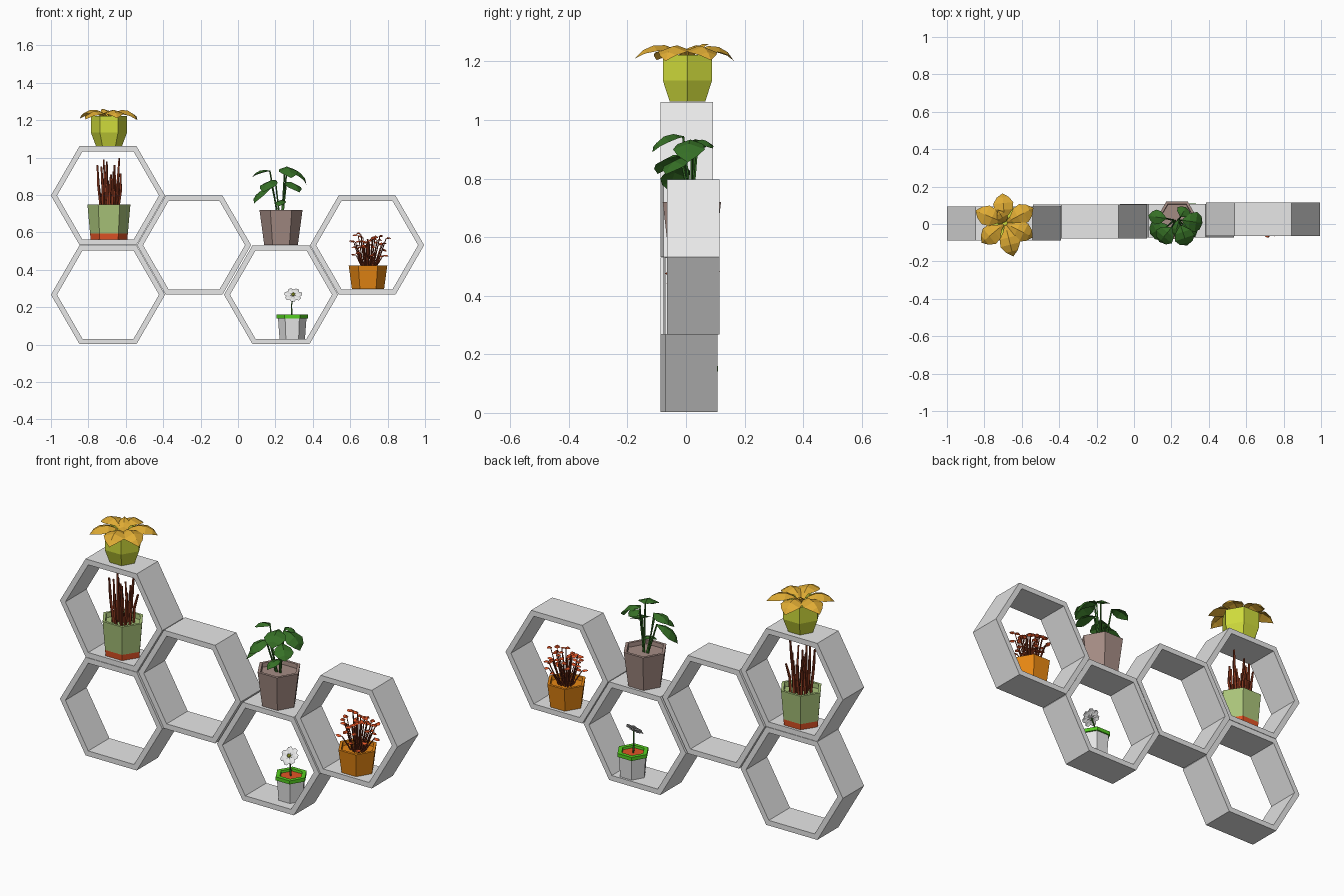
import bpy, bmesh, math, random
from mathutils import Vector, Matrix

if "Cube" in bpy.data.objects:
    bpy.data.objects.remove(bpy.data.objects["Cube"])

random.seed(4)


def srgb(c):
    c /= 255
    return c / 12.92 if c < 0.04 else ((c + 0.055) / 1.055) ** 2.4


# Flat colours, given as 0-255 screen values
M = {}
for name, rgb in {
    "light_grey": (231, 231, 231), "lime": (208, 220, 60), "mustard": (224, 172, 52),
    "sage_green": (170, 196, 122), "rust_brown": (135, 55, 30), "red_orange": (226, 84, 38),
    "taupe": (165, 140, 132), "dark_green": (54, 112, 38), "orange": (236, 138, 20),
    "bright_green": (84, 205, 32),
}.items():
    M[name] = bpy.data.materials.new(name)
    M[name].diffuse_color = (*[srgb(c) for c in rgb], 1)


def finish(bm, name, *colours, normals=False):
    if normals:
        bmesh.ops.recalc_face_normals(bm, faces=bm.faces[:])
    me = bpy.data.meshes.new(name)
    bm.to_mesh(me)
    bm.free()
    for c in colours:
        me.materials.append(M[c])
    ob = bpy.data.objects.new(name, me)
    bpy.context.collection.objects.link(ob)
    return ob


def hex_frame(name, x, y, z, R=0.305, depth=0.18, wall=0.028):
    bm = bmesh.new()
    r = R - wall / math.cos(math.pi / 6)
    rings = []
    for rad, yy in ((R, -depth / 2), (R, depth / 2), (r, depth / 2), (r, -depth / 2)):
        rings.append([bm.verts.new((x + rad * math.cos(i * math.pi / 3), y + yy,
                                    z + rad * math.sin(i * math.pi / 3))) for i in range(6)])
    for k in range(4):
        a, b = rings[k], rings[(k + 1) % 4]
        for i in range(6):
            j = (i + 1) % 6
            bm.faces.new((a[i], a[j], b[j], b[i]))
    finish(bm, name, "light_grey", normals=True)


def pot(name, x, y, profile, bands, colours, squash=1.0):
    """Six-sided pot from (radius, z) rings; bands gives a colour slot per ring step and the soil."""
    bm = bmesh.new()
    rings = [[bm.verts.new((x + r * math.cos(i * math.pi / 3),
                            y + squash * r * math.sin(i * math.pi / 3), z)) for i in range(6)]
             for r, z in profile]
    for k in range(len(rings) - 1):
        for i in range(6):
            j = (i + 1) % 6
            f = bm.faces.new((rings[k][i], rings[k][j], rings[k + 1][j], rings[k + 1][i]))
            f.material_index = bands[k]
    bm.faces.new(rings[0][::-1]).material_index = bands[0]
    bm.faces.new(rings[-1]).material_index = bands[-1]
    finish(bm, name, *colours, normals=True)


def rod(bm, a, b, r1, r2, slot=0):
    a, b = Vector(a), Vector(b)
    d = b - a
    mat = Matrix.Translation((a + b) / 2) @ d.to_track_quat('Z', 'Y').to_matrix().to_4x4()
    new = bmesh.ops.create_cone(bm, cap_ends=True, segments=4, radius1=r1, radius2=r2,
                                depth=d.length, matrix=mat)["verts"]
    for f in {f for v in new for f in v.link_faces}:
        f.material_index = slot


def leaf(bm, base, heading, length, width, pitch0, pitch1, slot=0, fold=0.35,
         shape=(0.15, 0.8, 1.0, 0.65, 0.0)):
    """Folded leaf that bends from pitch0 to pitch1 (degrees) along its length."""
    h = math.radians(heading)
    fwd, side = Vector((math.cos(h), math.sin(h), 0)), Vector((-math.sin(h), math.cos(h), 0))
    p, n, prev, new = Vector(base), len(shape) - 1, None, []
    for k, s in enumerate(shape):
        w = width * s
        row = [bm.verts.new(p + side * w * e - Vector((0, 0, w * fold * abs(e)))) for e in (-1, 0, 1)]
        new += row
        if prev:
            for i in (0, 1):
                f = bm.faces.new((prev[i], row[i], row[i + 1], prev[i + 1]))
                f.material_index = slot
        prev = row
        t = math.radians(pitch0 + (pitch1 - pitch0) * k / (n - 1))
        p = p + (fwd * math.cos(t) + Vector((0, 0, math.sin(t)))) * length / n
    return new


# Shelf of five hexagonal frames, each set slightly further back
for name, x, y, z in (("frame_lower_left", -0.695, 0.003, 0.267), ("frame_upper_left", -0.695, 0.003, 0.797),
                      ("frame_middle", -0.235, 0.013, 0.532), ("frame_lower_right", 0.23, 0.018, 0.267),
                      ("frame_right", 0.69, 0.025, 0.532)):
    hex_frame(name, x, y, z)

# Lime pot with drooping mustard leaves on top
pot("lime_pot", -0.69, 0.005,
    [(0.07, 1.063), (0.097, 1.135), (0.097, 1.222), (0.082, 1.222), (0.08, 1.2)],
    [0, 0, 0, 0, 0], ["lime"])
bm = bmesh.new()
for ang, ln, p0, p1 in ((95, 0.18, 45, -55), (28, 0.19, 42, -50), (-27, 0.19, 45, -55), (-76, 0.2, 42, -45),
                        (-140, 0.18, 42, -50), (157, 0.19, 45, -50)):
    h = math.radians(ang)
    leaf(bm, (-0.69 + 0.012 * math.cos(h), 0.005 + 0.012 * math.sin(h), 1.215), ang, ln, 0.054, p0, p1,
         shape=(0.12, 0.35, 0.9, 1.0, 0.6, 0.0))
leaf(bm, (-0.69, 0.01, 1.21), 120, 0.1, 0.03, 65, 0)
finish(bm, "mustard_leaves", "mustard")

# Sage pot on a red base with rust sticks
pot("sage_pot", -0.69, 0.005,
    [(0.098, 0.562), (0.101, 0.594), (0.101, 0.595), (0.115, 0.75), (0.099, 0.75), (0.097, 0.725)],
    [1, 0, 0, 0, 0, 0], ["sage_green", "red_orange"], squash=0.9)
bm = bmesh.new()
for i in range(17):
    a, r = i * 2.4, 0.016 * math.sqrt(i)
    dx, dy = r * math.cos(a), r * math.sin(a)
    base = Vector((-0.69 + 0.85 * dx, 0.005 + 0.8 * dy, 0.72))
    top = Vector((-0.69 + 1.1 * dx + random.uniform(-.01, .01), 0.005 + dy, random.uniform(0.86, 1.02)))
    mid = base.lerp(top, 0.55) + Vector((random.uniform(-.008, .008), random.uniform(-.008, .008), 0))
    rod(bm, base, mid, 0.008, 0.0075)
    rod(bm, mid, top, 0.0075, 0.005)
finish(bm, "rust_sticks", "rust_brown")

# Taupe pot with broad dark green leaves
pot("taupe_pot", 0.23, 0.02,
    [(0.09, 0.533), (0.115, 0.72), (0.099, 0.72), (0.097, 0.698)], [0, 0, 0, 0], ["taupe"])
bm = bmesh.new()
for base, heading, ln, w, p0, p1 in (
        ((0.18, -0.01, 0.85), 205, 0.15, 0.055, -15, -70), ((0.17, 0.03, 0.93), 172, 0.11, 0.04, 10, -50),
        ((0.25, -0.01, 0.945), -72, 0.14, 0.055, 12, -65), ((0.26, 0.02, 0.93), -8, 0.15, 0.055, 5, -75),
        ((0.24, 0.02, 0.77), -105, 0.1, 0.03, 10, -50), ((0.26, 0.0, 0.87), -45, 0.12, 0.05, 0, -60),
        ((0.2, -0.02, 0.88), -130, 0.13, 0.055, 0, -65), ((0.25, 0.04, 0.93), 60, 0.07, 0.04, 10, -60)):
    leaf(bm, base, heading, ln, w, p0, p1)
    root = Vector((0.23 + (base[0] - 0.23) * 0.3, 0.02, 0.69))
    rod(bm, root, base, 0.005, 0.004)
finish(bm, "green_plant", "dark_green")

# Small grey pot with a green rim, red soil and one white flower
pot("small_pot", 0.29, 0.038,
    [(0.068, 0.031), (0.076, 0.14), (0.083, 0.141), (0.083, 0.16), (0.06, 0.16), (0.058, 0.148)],
    [0, 1, 1, 1, 1, 2], ["light_grey", "bright_green", "red_orange"])
bm = bmesh.new()
rod(bm, (0.288, 0.038, 0.145), (0.286, 0.035, 0.21), 0.005, 0.004)
rod(bm, (0.286, 0.035, 0.21), (0.295, 0.022, 0.26), 0.004, 0.004)
finish(bm, "flower_stem", "dark_green")
bm = bmesh.new()
for i in range(7):
    leaf(bm, (0, 0, 0), i * 360 / 7 + 10, 0.05, 0.018, 25, -10, fold=0.2, shape=(0.2, 0.8, 1.0, 0.5))
bmesh.ops.create_icosphere(bm, subdivisions=1, radius=0.01, matrix=Matrix.Translation((0, 0, 0.01)))
for f in bm.faces:
    f.material_index = 1 if f.calc_center_median().to_2d().length < 0.009 and len(f.verts) == 3 else 0
bm.transform(Matrix.Translation((0.295, 0.02, 0.262)) @ Matrix.Rotation(math.radians(48), 4, 'X'))
finish(bm, "white_flower", "light_grey", "lime")

# Orange pot with a bushy red plant
pot("orange_pot", 0.695, 0.025,
    [(0.086, 0.297), (0.103, 0.422), (0.088, 0.422), (0.086, 0.402)], [0, 0, 0, 0], ["orange"])
bm = bmesh.new()
for i in range(38):
    a, r = i * 2.4, 0.0145 * math.sqrt(i + 1)
    tip = Vector((0.702 + 1.05 * r * math.cos(a), 0.025 + 0.85 * r * math.sin(a),
                  random.uniform(0.5, 0.595) - 0.9 * r * random.random()))
    root = Vector((0.695 + 0.4 * (tip.x - 0.695), 0.025 + 0.4 * (tip.y - 0.025), 0.4))
    rod(bm, root, tip, 0.004, 0.0025, slot=1)
    leaf(bm, tip, math.degrees(a) + random.uniform(-50, 50), 0.036, 0.014,
         random.uniform(10, 60), random.uniform(-70, -20), fold=0.6, shape=(0.1, 1.0, 0.8, 0.0))
finish(bm, "red_plant", "red_orange", "rust_brown")

for m in bpy.data.materials:
    if m.users and not m.is_grease_pencil:
        m.use_nodes = True
        m.node_tree.nodes["Principled BSDF"].inputs["Base Color"].default_value = m.diffuse_color
